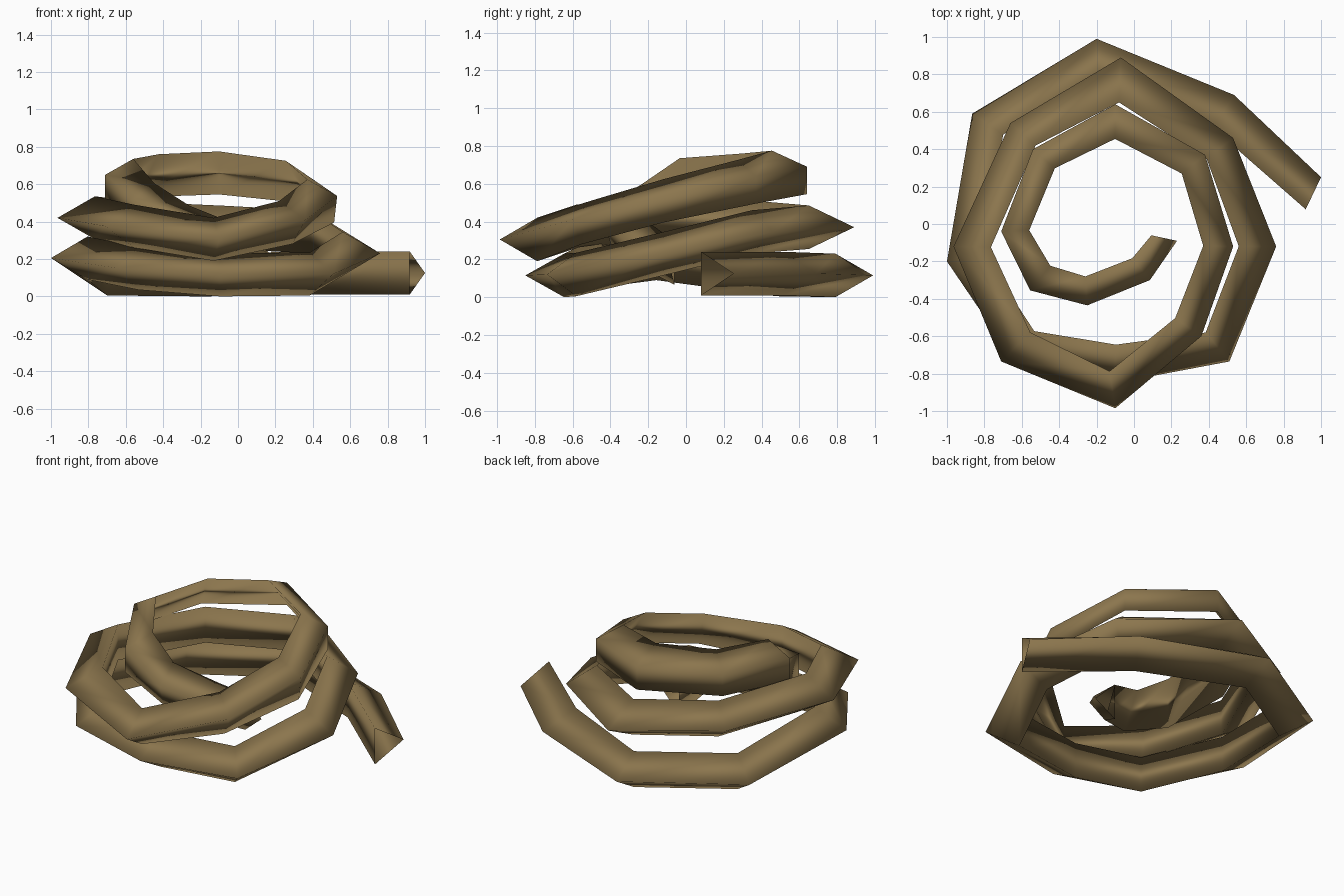
import bpy
import bmesh
from mathutils import Vector

old = bpy.data.objects.get("Cube")
if old:
    bpy.data.objects.remove(old, do_unlink=True)

# Material
rope_colour = (0.26, 0.18, 0.075, 1.0)
rope_brown = bpy.data.materials.new("rope_brown")
rope_brown.use_nodes = True
rope_brown.diffuse_color = rope_colour
rope_brown.node_tree.nodes["Principled BSDF"].inputs["Base Color"].default_value = rope_colour

# Outer edge of the coil: x, y, rope width, middle height,
# then how far the lower edge is rolled outward (0 to 1)
bottom_turn = [
    (1.0, .25, .19, .125, 0), (.535, .69, .21, .125, 0), (-.2, .99, .2, .115, 0),
    (-.865, .59, .2, .12, 0), (-1, -.2, .2, .205, 0), (-.64, -.73, .19, .15, 0),
    (-.1, -.85, .205, .115, 0), (.51, -.735, .2, .12, 0)]
middle_turn = [
    (.76, -.12, .2, .23, 0), (.53, .46, .18, .345, 0), (-.07, .89, .24, .37, 0),
    (-.66, .54, .18, .39, 0), (-.965, -.12, .2, .42, 0), (-.71, -.735, .22, .375, 0),
    (-.1, -.985, .2, .305, 0), (.36, -.6, .17, .395, .5)]
top_turn = [
    (.53, -.12, .16, .51, .9), (.38, .37, .16, .61, 1), (-.1, .64, .185, .66, 1),
    (-.54, .4, .155, .645, 1), (-.71, -.04, .15, .62, 1), (-.555, -.355, .17, .49, 1),
    (-.25, -.435, .155, .37, .7), (.085, -.3, .15, .27, .4), (.23, -.09, .14, .18, 0)]
stations = bottom_turn + middle_turn + top_turn
HALF_HEIGHT = 0.115

# Extra points that set the slant of the two open ends
edge = [Vector(s[:2]) for s in stations]
guide = [Vector((1.3, .21))] + edge + [Vector((.21, .02))]


def section(bm, i):
    """Triangular rope section, mitred across the bend, rolled by the last value."""
    width, z, roll = stations[i][2:]
    before, here, after = guide[i:i + 3]
    along = (here - before).normalized() + (after - here).normalized()
    inward = Vector((-along.y, along.x)).normalized()
    inner = here + inward * width
    lower = inner.lerp(here, roll)
    points = [(here.x, here.y, z + .03 * roll),
              (inner.x, inner.y, z + HALF_HEIGHT),
              (lower.x, lower.y, z - HALF_HEIGHT)]
    return [bm.verts.new(p) for p in points]


def build_rope(name):
    bm = bmesh.new()
    rings = [section(bm, i) for i in range(len(stations))]
    for a, b in zip(rings, rings[1:]):
        for k in range(3):
            n = (k + 1) % 3
            bm.faces.new((a[k], a[n], b[n], b[k])).smooth = True
    bmesh.ops.recalc_face_normals(bm, faces=bm.faces)
    mesh = bpy.data.meshes.new(name)
    bm.to_mesh(mesh)
    bm.free()
    mesh.materials.append(rope_brown)
    rope = bpy.data.objects.new(name, mesh)
    bpy.context.collection.objects.link(rope)
    return rope


build_rope("coiled_rope")
